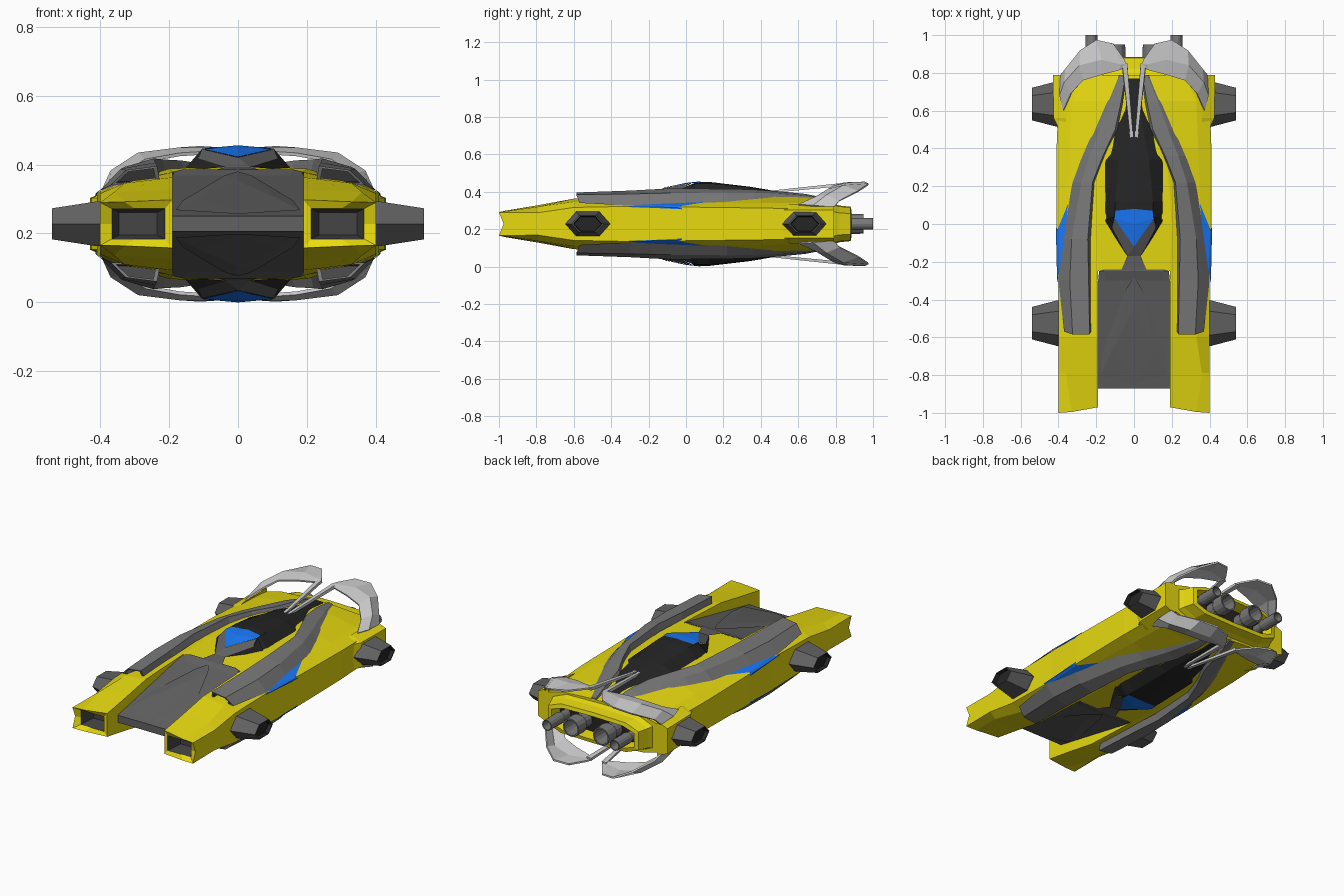
import bpy, bmesh, math

ZC = 0.228  # the craft is mirrored left/right and top/bottom about this height


def mat(name, r, g, b):
    m = bpy.data.materials.new(name)
    m.diffuse_color = (r, g, b, 1)
    return m


YELLOW = mat("yellow", 0.80, 0.70, 0.005)
BLUE = mat("blue", 0.01, 0.19, 0.95)
BLACK = mat("black", 0.018, 0.018, 0.018)
GREY = mat("grey", 0.19, 0.19, 0.19)
DECK = mat("deck grey", 0.12, 0.12, 0.12)
DARK = mat("dark grey", 0.06, 0.06, 0.06)
LIGHT = mat("light grey", 0.55, 0.55, 0.55)


def part(name, verts, faces, material, flip=(True, False, True)):
    """Mesh in half/quarter space, completed by a mirror modifier."""
    me = bpy.data.meshes.new(name)
    me.from_pydata(verts, [], faces)
    bm = bmesh.new()
    bm.from_mesh(me)
    bmesh.ops.recalc_face_normals(bm, faces=bm.faces)
    bm.to_mesh(me)
    bm.free()
    me.materials.append(material)
    ob = bpy.data.objects.new(name, me)
    ob.location.z = ZC
    bpy.context.collection.objects.link(ob)
    mod = ob.modifiers.new("mirror", "MIRROR")
    mod.use_axis = flip
    mod.merge_threshold = 0.0005
    return ob


def loft(name, rings, material, closed=False, caps=(False, False), flip=(True, False, True)):
    n = len(rings[0])
    verts = [p for r in rings for p in r]
    faces = []
    for i in range(len(rings) - 1):
        for j in range(n if closed else n - 1):
            k = (j + 1) % n
            faces.append((i * n + j, i * n + k, (i + 1) * n + k, (i + 1) * n + j))
    if caps[0]:
        faces.append(tuple(range(n)))
    if caps[1]:
        faces.append(tuple(range(len(verts) - n, len(verts))))
    return part(name, verts, faces, material, flip)


def at_y(y, *pts):
    return [(x, y, h) for x, h in pts]


# main hull
loft("hull", [
    at_y(-.25, (0, .152), (.19, .15), (.34, .122), (.40, .095), (.40, 0)),
    at_y(0, (0, .168), (.20, .16), (.355, .112), (.41, .09), (.41, 0)),
    at_y(.4, (0, .168), (.17, .16), (.34, .112), (.41, .085), (.41, 0)),
    at_y(.65, (0, .145), (.12, .145), (.33, .11), (.40, .08), (.40, 0)),
    at_y(.79, (0, .122), (.08, .122), (.27, .11), (.38, .08), (.40, 0)),
    at_y(.79, (0, .02), (.08, .02), (.2, .02), (.25, .02), (.25, 0)),
], YELLOW)

# front prongs with rectangular mouths
prong = [
    at_y(-.25, (.19, 0), (.19, .15), (.34, .122), (.40, .095), (.40, 0)),
    at_y(-.6, (.19, 0), (.19, .135), (.33, .118), (.40, .088), (.40, 0)),
    at_y(-.79, (.19, 0), (.19, .10), (.36, .092), (.40, .06), (.40, 0)),
    [(.19, -.97, 0), (.19, -.97, .07), (.33, -.995, .064), (.40, -1, .062), (.40, -.975, 0)],
    at_y(-.97, (.212, 0), (.212, .044), (.30, .044), (.366, .044), (.366, 0)),
]
loft("prong", prong, YELLOW)
loft("prong_intake", [
    prong[-1],
    at_y(-.88, (.235, 0), (.235, .033), (.30, .033), (.345, .033), (.345, 0)),
], DARK, caps=(False, True))

# sloping nose deck between the prongs and its raised panel
loft("nose_deck", [
    at_y(-.87, (0, 0), (.12, 0), (.19, 0)),
    at_y(-.87, (0, .022), (.12, .022), (.19, .022)),
    at_y(-.30, (0, .14), (.15, .14), (.19, .14)),
    at_y(-.25, (0, .158), (.16, .158), (.185, .152)),
    at_y(-.24, (0, .158), (.15, .157), (.16, .154)),
], DECK)
part("nose_panel", [(0, -.28, .152), (.04, -.34, .14), (.18, -.80, .040), (0, -.85, .029),
                    (0, -.45, .124), (.11, -.66, .076), (.16, -.66, .068)],
     [(0, 1, 4), (1, 5, 4), (1, 6, 5), (6, 2, 5), (5, 2, 3), (4, 5, 3)], DECK)

# long grey armour rails with dark intake fronts
mouth = [(.225, -.565, .115), (.235, -.585, .168), (.325, -.585, .156), (.37, -.57, .112)]
loft("rail", [
    mouth,
    at_y(-.3, (.23, .14), (.24, .178), (.34, .16), (.40, .098)),
    at_y(-.08, (.23, .15), (.245, .19), (.33, .165), (.38, .098)),
    at_y(.22, (.21, .15), (.22, .187), (.28, .168), (.335, .108)),
    at_y(.36, (.155, .155), (.165, .184), (.235, .167), (.285, .12)),
    at_y(.50, (.085, .155), (.10, .174), (.18, .162), (.235, .125)),
    at_y(.64, (.055, .14), (.07, .16), (.13, .152), (.17, .125)),
    at_y(.79, (.042, .11), (.045, .130), (.07, .128), (.09, .112)),
], GREY, closed=True, caps=(False, True))
cx, cy, ch = (sum(p[i] for p in mouth) / 4 for i in range(3))
lip = [(cx + (x - cx) * .8, y, ch + (h - ch) * .75) for x, y, h in mouth]
loft("rail_lip", [mouth, lip], GREY, closed=True)
loft("rail_intake", [lip, [(x, y + .05, h + .004) for x, y, h in lip]], DARK,
     closed=True, caps=(False, True))

# cockpit: black canopy, blue windscreen, grey nose
loft("canopy", [
    at_y(.0, (0, .20), (.085, .20), (.155, .155)),
    at_y(.06, (0, .224), (.10, .217), (.158, .155)),
    at_y(.12, (0, .225), (.10, .217), (.158, .155)),
    at_y(.34, (0, .199), (.08, .196), (.158, .156)),
    at_y(.37, (0, .194), (.075, .191), (.13, .158)),
    at_y(.50, (0, .172), (.05, .171), (.095, .158)),
    at_y(.77, (0, .133), (.02, .132), (.04, .115)),
], BLACK)
part("windscreen", [(0, -.12, .194), (.105, .03, .218), (0, .08, .228), (0, 0, .219),
                    (.10, .07, .219)],
     [(0, 1, 3), (1, 4, 2, 3)], BLUE)
part("cockpit_nose", [(0, -.17, .165), (.035, -.17, .165), (.115, -.02, .19), (.105, .03, .217),
                      (0, -.12, .193), (.07, -.25, .155), (0, -.25, .158)],
     [(0, 1, 4), (1, 2, 3, 4), (6, 5, 1, 0)], DECK)
part("cockpit_cheek", [(.035, -.17, .165), (.158, .02, .155), (.105, .04, .217), (.115, -.02, .19)],
     [(0, 1, 2, 3)], BLACK)

# blue side windows on the hull shoulder
part("side_window", [(.348, .11, .117), (.405, -.03, .0955), (.413, -.05, .088), (.413, -.02, .078),
                     (.407, -.31, .092), (.395, -.25, .102), (.365, -.05, .1115)],
     [(0, 1, 6), (6, 1, 5), (1, 2, 4, 5), (1, 3, 2), (2, 3, 4)], BLUE)


# side pods: tapered six-sided housings with dark hollow ends
def hexagon(x, cy, w, h):
    return [(x, cy + a * w, b * h) for a, b in
            ((1, 0), (.52, 1), (-.52, 1), (-1, 0), (-.52, -1), (.52, -1))]


for name, cy in (("front", -.525), ("rear", .635)):
    loft(name + "_pod", [hexagon(.38, cy, .12, .065), hexagon(.41, cy, .12, .065),
                         hexagon(.54, cy, .086, .045), hexagon(.54, cy, .078, .041)],
         DECK, closed=True, flip=(True, False, False))
    loft(name + "_pod_hollow", [hexagon(.54, cy, .078, .041), hexagon(.52, cy, .072, .037)],
         BLACK, closed=True, caps=(False, True), flip=(True, False, False))

# yellow mounts behind the rear pods
loft("rear_mount", [
    at_y(.50, (.36, 0), (.36, .09), (.395, .075), (.402, 0)),
    at_y(.56, (.36, 0), (.36, .105), (.425, .075), (.425, 0)),
    at_y(.79, (.36, 0), (.36, .105), (.43, .075), (.43, 0)),
], YELLOW, caps=(False, True))


# exhaust surround
def frame(y, x, h):
    return at_y(y, (0, h), (x * .72, h * .95), (x, h * .6), (x, 0))


loft("exhaust_frame", [frame(.77, .34, .115), frame(.82, .32, .098), frame(.88, .30, .092),
                       frame(.885, .275, .07), frame(.80, .27, .062)], YELLOW)
loft("exhaust_backplate", [frame(.81, .272, .064), at_y(.81, (0, 0), (.1, 0), (.2, 0), (.272, 0))], BLACK)


# exhaust nozzles
def circle(x, y, r, n=14):
    return [(x + r * math.cos(2 * math.pi * i / n), y, r * math.sin(2 * math.pi * i / n)) for i in range(n)]


for name, x, r, y in (("inner", .10, .056, .95), ("outer", .225, .033, 1.0)):
    rings = [circle(x, .80, r * .8), circle(x, .86, r * .8), circle(x, .88, r), circle(x, y, r * .95),
             circle(x, y, r * .8), circle(x, y - .1, r * .7)]
    loft(name + "_nozzle", rings, GREY, closed=True, caps=(False, True), flip=(True, False, False))

# curved tail fins with thin forward spikes
fin = loft("tail_fin", [
    [(.375, .60, .105), (.395, .68, .10), (.39, .79, .09)],
    [(.335, .69, .145), (.37, .75, .155), (.365, .82, .125)],
    [(.27, .76, .188), (.29, .84, .207), (.285, .92, .178)],
    [(.17, .79, .206), (.17, .87, .222), (.20, .975, .216)],
    [(.075, .815, .212), (.07, .845, .222), (.11, .955, .226)],
    [(.045, .83, .212), (.04, .845, .22), (.05, .87, .222)],
], LIGHT)
solid = fin.modifiers.new("thickness", "SOLIDIFY")
solid.thickness = 0.01
solid.offset = -1
loft("fin_spike", [
    at_y(.435, (.002, .164), (.018, .164), (.018, .176), (.002, .176)),
    at_y(.85, (.035, .203), (.066, .203), (.062, .220), (.036, .220)),
], LIGHT, closed=True, caps=(True, True))
